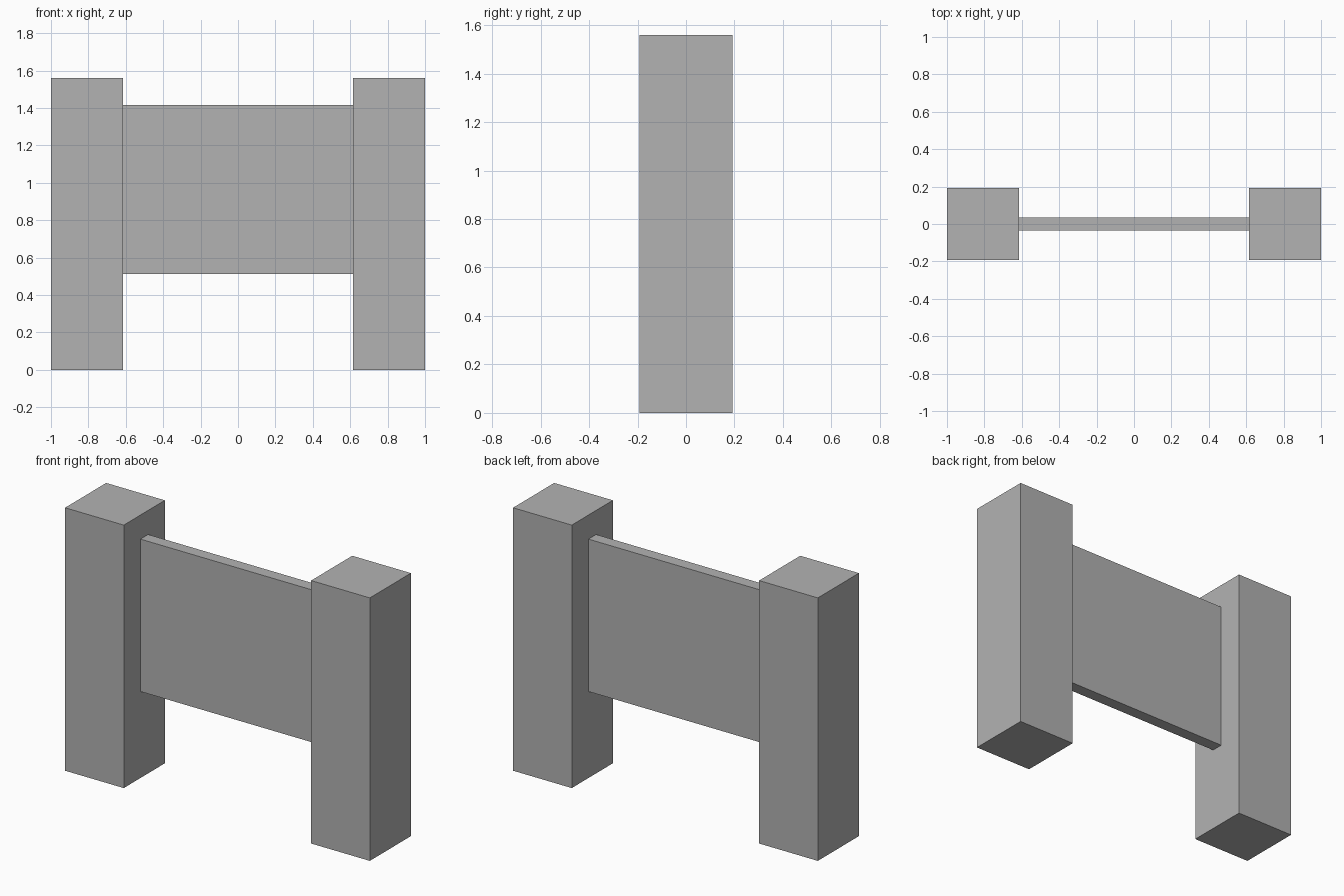
import bpy

if "Cube" in bpy.data.objects:
    bpy.data.objects.remove(bpy.data.objects["Cube"])

grey = bpy.data.materials.new("plain_grey")
grey.diffuse_color = (0.448, 0.448, 0.448, 1)
grey.use_nodes = True
grey.node_tree.nodes["Principled BSDF"].inputs["Base Color"].default_value = grey.diffuse_color


def box(name, x, y, z):
    """Box spanning the given (min, max) ranges."""
    centre = [(a + b) / 2 for a, b in (x, y, z)]
    bpy.ops.mesh.primitive_cube_add(size=1, location=centre)
    ob = bpy.context.object
    ob.name = name
    ob.scale = [b - a for a, b in (x, y, z)]
    bpy.ops.object.transform_apply(location=False, rotation=False, scale=True)
    ob.data.materials.append(grey)
    return ob


INNER, HALF_DEPTH, HEIGHT = 0.615, 0.1925, 1.56

# Square posts at both ends
box("left_post", (-1, -INNER), (-HALF_DEPTH, HALF_DEPTH), (0, HEIGHT))
box("right_post", (INNER, 1), (-HALF_DEPTH, HALF_DEPTH), (0, HEIGHT))

# Thin raised panel between the posts
box("panel", (-INNER, INNER), (-0.036, 0.036), (0.513, 1.417))
